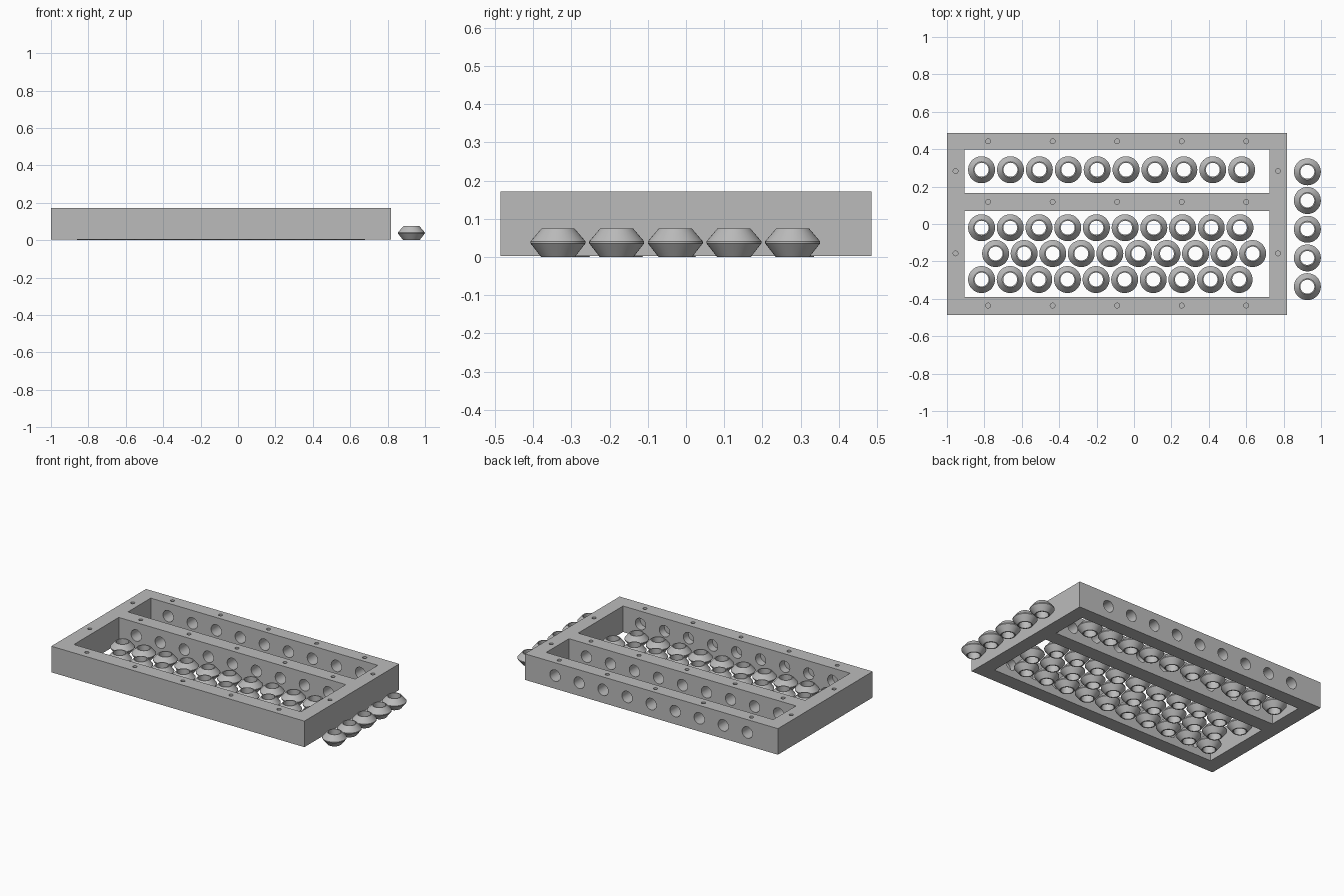
import bpy
import bmesh
from math import cos, sin, pi
from mathutils import Matrix, Vector

if "Cube" in bpy.data.objects:
    bpy.data.objects.remove(bpy.data.objects["Cube"], do_unlink=True)

grey = bpy.data.materials.new("plain grey")
grey.use_nodes = True
grey.diffuse_color = (0.5, 0.5, 0.5, 1)
grey.node_tree.nodes["Principled BSDF"].inputs["Base Color"].default_value = (0.5, 0.5, 0.5, 1)


def add_box(bm, low, high):
    low, high = Vector(low), Vector(high)
    size = Matrix.Diagonal((high - low).to_4d())
    bmesh.ops.create_cube(bm, size=1, matrix=Matrix.Translation((low + high) / 2) @ size)


def add_cylinder(bm, centre, radius, depth, turn=None, sides=32):
    place = Matrix.Translation(centre) @ (turn or Matrix())
    bmesh.ops.create_cone(bm, cap_ends=True, segments=sides, radius1=radius,
                          radius2=radius, depth=depth, matrix=place)


def make_object(name, bm):
    mesh = bpy.data.meshes.new(name)
    bm.to_mesh(mesh)
    bm.free()
    mesh.materials.append(grey)
    obj = bpy.data.objects.new(name, mesh)
    bpy.context.collection.objects.link(obj)
    return obj


def select_only(obj):
    bpy.ops.object.select_all(action="DESELECT")
    obj.select_set(True)
    bpy.context.view_layer.objects.active = obj


TOP = 0.172
ROD_X = [-0.78 + 0.1725 * i for i in range(9)]

# Frame block
bm = bmesh.new()
add_box(bm, (-1, -0.486, 0.003), (0.817, 0.486, TOP))
frame = make_object("frame", bm)

# Two bead windows
windows = bmesh.new()
for y0, y1 in ((-0.39, 0.07), (0.165, 0.398)):
    add_box(windows, (-0.905, y0, -0.1), (0.725, y1, 0.3))

# Rod holes: through the back rail and divider, blind in the front rail
rods = bmesh.new()
for x in ROD_X:
    add_cylinder(rods, (x, 0.08, 0.088), 0.037, 1.04, Matrix.Rotation(pi / 2, 4, "X"))

# Small fixing holes in the top
pins = bmesh.new()
spots = [(x, y) for x in ROD_X[::2] for y in (-0.436, 0.118, 0.442)]
spots += [(x, y) for x in (-0.954, 0.77) for y in (-0.157, 0.283)]
for x, y in spots:
    add_cylinder(pins, (x, y, TOP), 0.013, 0.08, sides=20)

for name, bm in (("windows", windows), ("rod_holes", rods), ("pin_holes", pins)):
    cutter = make_object(name + "_cutter", bm)
    cutter.hide_render = True
    cut = frame.modifiers.new(name, "BOOLEAN")
    cut.operation = "DIFFERENCE"
    cut.solver = "EXACT"
    cut.object = cutter
    select_only(frame)
    bpy.ops.object.modifier_apply(modifier=cut.name)
    bpy.data.objects.remove(cutter, do_unlink=True)
select_only(frame)
bpy.ops.object.shade_smooth_by_angle()

# Bead: a double cone with a central hole, lathed from a closed profile
profile = [(0.037, 0), (0.044, 0), (0.072, 0.036), (0.072, 0.041),
           (0.043, 0.075), (0.037, 0.075)]
SIDES = 40
bm = bmesh.new()
rings = [[bm.verts.new((r * cos(2 * pi * i / SIDES), r * sin(2 * pi * i / SIDES), z))
          for r, z in profile] for i in range(SIDES)]
for i, ring in enumerate(rings):
    following = rings[(i + 1) % SIDES]
    for j in range(len(profile)):
        k = (j + 1) % len(profile)
        bm.faces.new((ring[j], following[j], following[k], ring[k]))
bmesh.ops.recalc_face_normals(bm, faces=bm.faces)
bead = make_object("bead", bm)
select_only(bead)
bpy.ops.object.shade_smooth_by_angle(angle=pi / 9)

# Loose beads laid in rows within the windows and beside the frame
places = []
for x0, y, step in ((-0.815, 0.29, 0.1545), (-0.815, -0.02, 0.1535),
                    (-0.74, -0.158, 0.1527), (-0.815, -0.297, 0.153)):
    places += [(x0 + step * i, y, 0) for i in range(10)]
places += [(0.927, 0.279 - 0.1535 * i, 0) for i in range(5)]
bead.location = places[0]
for place in places[1:]:
    copy = bpy.data.objects.new("bead", bead.data)
    copy.location = place
    bpy.context.collection.objects.link(copy)
